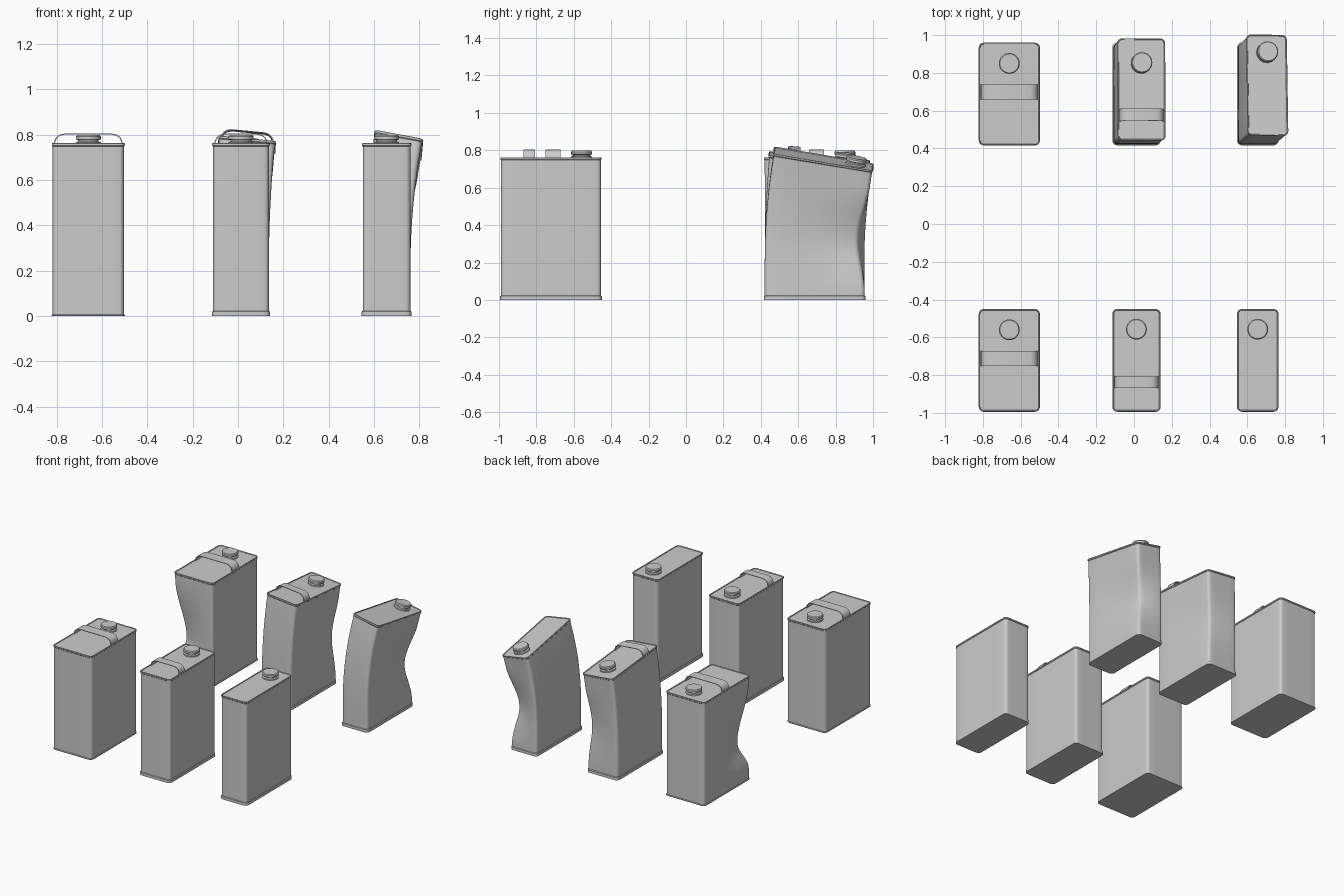
import bpy, bmesh
from math import sin, cos, pi, radians, hypot

if "Cube" in bpy.data.objects:
    bpy.data.objects.remove(bpy.data.objects["Cube"])

H = 0.762      # can height
HY = 0.272     # half depth of every can


def rounded_rect(hx, hy, r, side=6, arc=5):
    """Outline of a rounded rectangle with subdivided straight sides."""
    pts = []
    for k in range(4):
        sx, sy = [(1, 1), (-1, 1), (-1, -1), (1, -1)][k]
        cx, cy = sx * (hx - r), sy * (hy - r)
        for i in range(arc):
            a = pi / 2 * (k + i / (arc - 1))
            pts.append((cx + r * cos(a), cy + r * sin(a)))
    out = []
    for i, p in enumerate(pts):
        out.append(p)
        if i % arc == arc - 1:
            q = pts[(i + 1) % len(pts)]
            for j in range(1, side):
                t = j / side
                out.append((p[0] + (q[0] - p[0]) * t, p[1] + (q[1] - p[1]) * t))
    return out


def loft(bm, rings):
    """Skin rings of equal length and close both ends."""
    vs = [[bm.verts.new(p) for p in ring] for ring in rings]
    n = len(vs[0])
    for a, b in zip(vs, vs[1:]):
        for i in range(n):
            bm.faces.new((a[i], a[(i + 1) % n], b[(i + 1) % n], b[i]))
    bm.faces.new(vs[0][::-1])
    bm.faces.new(vs[-1])


def make_deform(hx, bend=None, dent=None):
    def deform(co):
        x, y, z = co
        if dent:
            sx, sy, depth, zc, z_low, z_high = dent
            t = (zc - z) / (zc - z_low) if z < zc else (z - zc) / (z_high - zc)
            if t < 1:
                w = max(0, (sx * x / hx + sy * y / HY) / 2) ** 1.5
                f = depth * w * (1 - t * t * (3 - 2 * t)) * 0.707
                x, y = x - sx * f, y - sy * f
        if bend:
            dx, dy, ang, z0 = bend
            L = hypot(dx, dy)
            dx, dy = dx / L, dy / L
            if z > z0:
                th = ang * min(1, (z - z0) / (H - z0))
                R = (H - z0) / ang
                s = x * dx + y * dy
                extra = max(0, z - H)
                off = R * (1 - cos(th)) + s * cos(th) + extra * sin(th) - s
                z = z0 + R * sin(th) - s * sin(th) + extra * cos(th)
                x, y = x + dx * off, y + dy * off
        return x, y, z
    return deform


def finish(name, bm, loc, deform):
    for v in bm.verts:
        v.co = deform(v.co)
    bmesh.ops.recalc_face_normals(bm, faces=bm.faces)
    me = bpy.data.meshes.new(name)
    bm.to_mesh(me)
    bm.free()
    ob = bpy.data.objects.new(name, me)
    bpy.context.collection.objects.link(ob)
    ob.location = (loc[0], loc[1], 0)
    bpy.ops.object.select_all(action='DESELECT')
    ob.select_set(True)
    bpy.context.view_layer.objects.active = ob
    bpy.ops.object.shade_smooth_by_angle(angle=radians(35))


def can(tag, loc, hx, rim, cap, handle=None, bend=None, dent=None):
    deform = make_deform(hx, bend, dent)

    # body with base rim, top bead and slightly recessed lid
    prof = [(0.0, 0), (0.0, rim), (0.005, rim + 0.003)]
    prof += [(0.005, rim + 0.003 + (H - 0.018 - rim) * i / 32) for i in range(1, 32)]
    prof += [(0.005, H - 0.014), (0.001, H - 0.010), (0.001, H - 0.002),
             (0.003, H), (0.006, H), (0.008, H - 0.005)]
    bm = bmesh.new()
    loft(bm, [[(x, y, z) for x, y in rounded_rect(hx - i, HY - i, 0.026 - i)]
              for i, z in prof])
    finish(tag + "_body", bm, loc, deform)

    # screw cap on a narrow neck
    prof = [(0.055, H - 0.007), (0.055, H + 0.004), (0.046, H + 0.008), (0.046, H + 0.014),
            (0.055, H + 0.017), (0.055, H + 0.030), (0.050, H + 0.036), (0.044, H + 0.036)]
    bm = bmesh.new()
    loft(bm, [[(r * cos(2 * pi * k / 32), cap + r * sin(2 * pi * k / 32), z)
               for k in range(32)] for r, z in prof])
    finish(tag + "_cap", bm, loc, deform)

    # thin strap handle
    if handle:
        y0, y1, ex = handle
        half = [(ex, H - 0.006), (ex - 0.003, H + 0.012), (ex - 0.011, H + 0.027),
                (ex - 0.024, H + 0.037), (ex - 0.045, H + 0.042)]
        outer = [(-x, z) for x, z in half] + half[::-1]
        inner = [(x * (1 - 0.004 / ex), z - 0.004) for x, z in outer]
        bm = bmesh.new()
        loft(bm, [[(xo, y0, zo), (xo, y1, zo), (xi, y1, zi), (xi, y0, zi)]
                  for (xo, zo), (xi, zi) in zip(outer, inner)])
        finish(tag + "_handle", bm, loc, deform)


FRONT, BACK = -0.722, 0.688
strap_wide = (-0.03, 0.05, 0.152)
strap_small = (-0.147, -0.085, 0.118)

# intact row
can("wide_can", (-0.66, FRONT), 0.162, 0.005, 0.162, strap_wide)
can("medium_can", (0.013, FRONT), 0.128, 0.02, 0.165, strap_small)
can("slim_can", (0.655, FRONT), 0.11, 0.02, 0.165)

# damaged row
can("dented_wide_can", (-0.66, BACK), 0.162, 0.005, 0.162, strap_wide,
    dent=(-1, -1, 0.085, 0.27, 0.08, 0.72))
can("bent_medium_can", (0.013, BACK), 0.128, 0.02, 0.14, (-0.17, -0.105, 0.118),
    bend=(0.65, 0.6, 0.13, 0.2), dent=(1, 1, 0.03, 0.36, 0.05, 0.68))
can("bent_slim_can", (0.655, BACK), 0.11, 0.02, 0.175,
    bend=(0.7, 0.65, 0.25, 0.2), dent=(1, 1, 0.06, 0.33, 0.04, 0.66))
